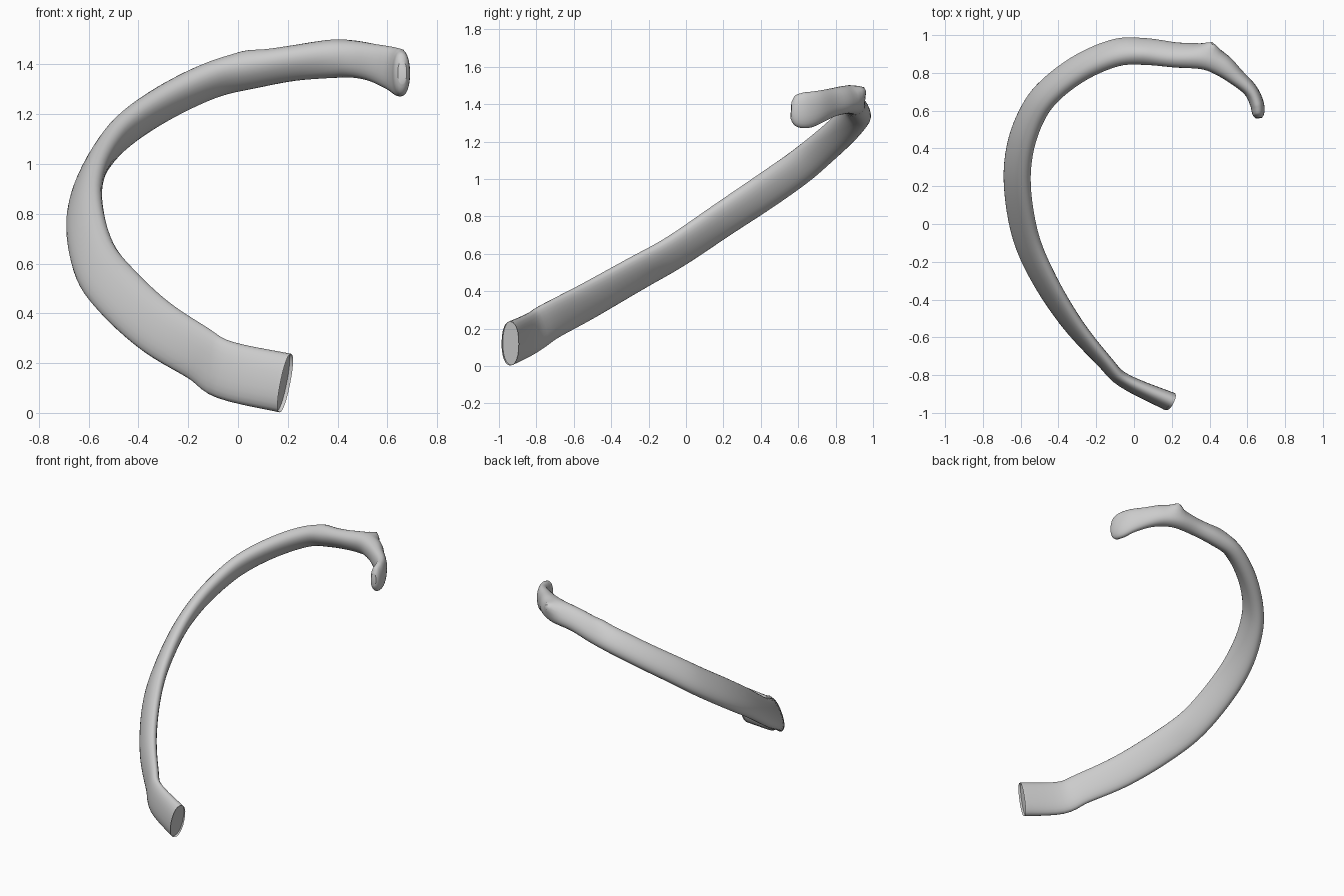
import bpy, bmesh, math
from mathutils import Vector

if "Cube" in bpy.data.objects:
    bpy.data.objects.remove(bpy.data.objects["Cube"])

# Stations from the front end to the head: x, y, z, half thickness, half height, inward tilt (deg)
STATIONS = [
    (0.19, -0.94, 0.12, 0.050, 0.120, 5),
    (-0.05, -0.83, 0.172, 0.038, 0.117, 5),
    (-0.16, -0.725, 0.24, 0.036, 0.110, 9),
    (-0.33, -0.525, 0.347, 0.040, 0.112, 18),
    (-0.48, -0.285, 0.483, 0.043, 0.112, 26),
    (-0.575, -0.06, 0.61, 0.045, 0.108, 31),
    (-0.617, 0.20, 0.785, 0.047, 0.105, 33),
    (-0.60, 0.41, 0.925, 0.049, 0.102, 35),
    (-0.53, 0.595, 1.055, 0.051, 0.096, 36),
    (-0.43, 0.72, 1.157, 0.053, 0.090, 38),
    (-0.27, 0.835, 1.26, 0.056, 0.086, 40),
    (-0.09, 0.908, 1.343, 0.058, 0.084, 42),
    (0.06, 0.913, 1.377, 0.058, 0.080, 42),
    (0.22, 0.895, 1.405, 0.056, 0.076, 38),
    (0.37, 0.885, 1.422, 0.062, 0.078, 25),
    (0.46, 0.845, 1.422, 0.060, 0.075, 10),
    (0.54, 0.78, 1.408, 0.046, 0.076, 4),
    (0.615, 0.71, 1.385, 0.038, 0.087, 0),
    (0.65, 0.64, 1.367, 0.037, 0.096, 0),
    (0.658, 0.585, 1.367, 0.032, 0.082, 0),
    (0.660, 0.562, 1.368, 0.018, 0.045, 0),
]
STEPS, SIDES = 5, 24


def spline(i, t):
    """Catmull-Rom blend of the station rows."""
    n = len(STATIONS)
    a, b, c, d = (STATIONS[min(max(k, 0), n - 1)] for k in (i - 1, i, i + 1, i + 2))
    return [0.5 * (2 * q + (r - p) * t + (2 * p - 5 * q + 4 * r - s) * t * t
                   + (3 * q - p - 3 * r + s) * t ** 3)
            for p, q, r, s in zip(a, b, c, d)]


rows = [spline(i, k / STEPS) for i in range(len(STATIONS) - 1) for k in range(STEPS)]
rows.append(list(STATIONS[-1]))
centres = [Vector(r[:3]) for r in rows]

# Local bumps: centre, push, radius (tubercle, small crest on the upper edge, lower notch)
BUMPS = [
    (Vector((0.41, 0.955, 1.47)), Vector((0.01, 0.045, 0.035)), 0.045),
    (Vector((0.03, 0.92, 1.45)), Vector((0, 0, 0.012)), 0.06),
    (Vector((-0.50, -0.13, 0.47)), Vector((0, 0, 0.015)), 0.05),
]

# Swept rib body
bm = bmesh.new()
rings = []
for i, (x, y, z, a, b, tilt) in enumerate(rows):
    tan = (centres[min(i + 1, len(rows) - 1)] - centres[max(i - 1, 0)]).normalized()
    up = (Vector((0, 0, 1)) - tan * tan.z).normalized()
    out = up.cross(tan)
    t = math.radians(tilt)
    u = up * math.cos(t) - out * math.sin(t)
    n = out * math.cos(t) + up * math.sin(t)
    ring = []
    for k in range(SIDES):
        w = 2 * math.pi * k / SIDES
        c, s = math.cos(w), math.sin(w)
        c = math.copysign(abs(c) ** 0.9, c)
        s = math.copysign(abs(s) ** 0.9, s)
        p = centres[i] + n * (a * c) + u * (b * s)
        for mid, push, rad in BUMPS:
            p = p + push * math.exp(-((p - mid).length / rad) ** 2)
        ring.append(bm.verts.new(p))
    rings.append(ring)
for r0, r1 in zip(rings, rings[1:]):
    for k in range(SIDES):
        j = (k + 1) % SIDES
        bm.faces.new((r0[k], r0[j], r1[j], r1[k]))

# Rounded head cap and hollowed front end
bm.faces.new(rings[-1])
end = bm.faces.new(rings[0][::-1])
bmesh.ops.inset_region(bm, faces=[end], thickness=0.014)
axis = (centres[1] - centres[0]).normalized()
bmesh.ops.translate(bm, verts=end.verts[:], vec=axis * 0.015)
bmesh.ops.recalc_face_normals(bm, faces=bm.faces[:])

mesh = bpy.data.meshes.new("rib")
bm.to_mesh(mesh)
bm.free()
rib = bpy.data.objects.new("rib", mesh)
bpy.context.collection.objects.link(rib)
bpy.context.view_layer.objects.active = rib
rib.select_set(True)
bpy.ops.object.shade_smooth_by_angle(angle=math.radians(40))
